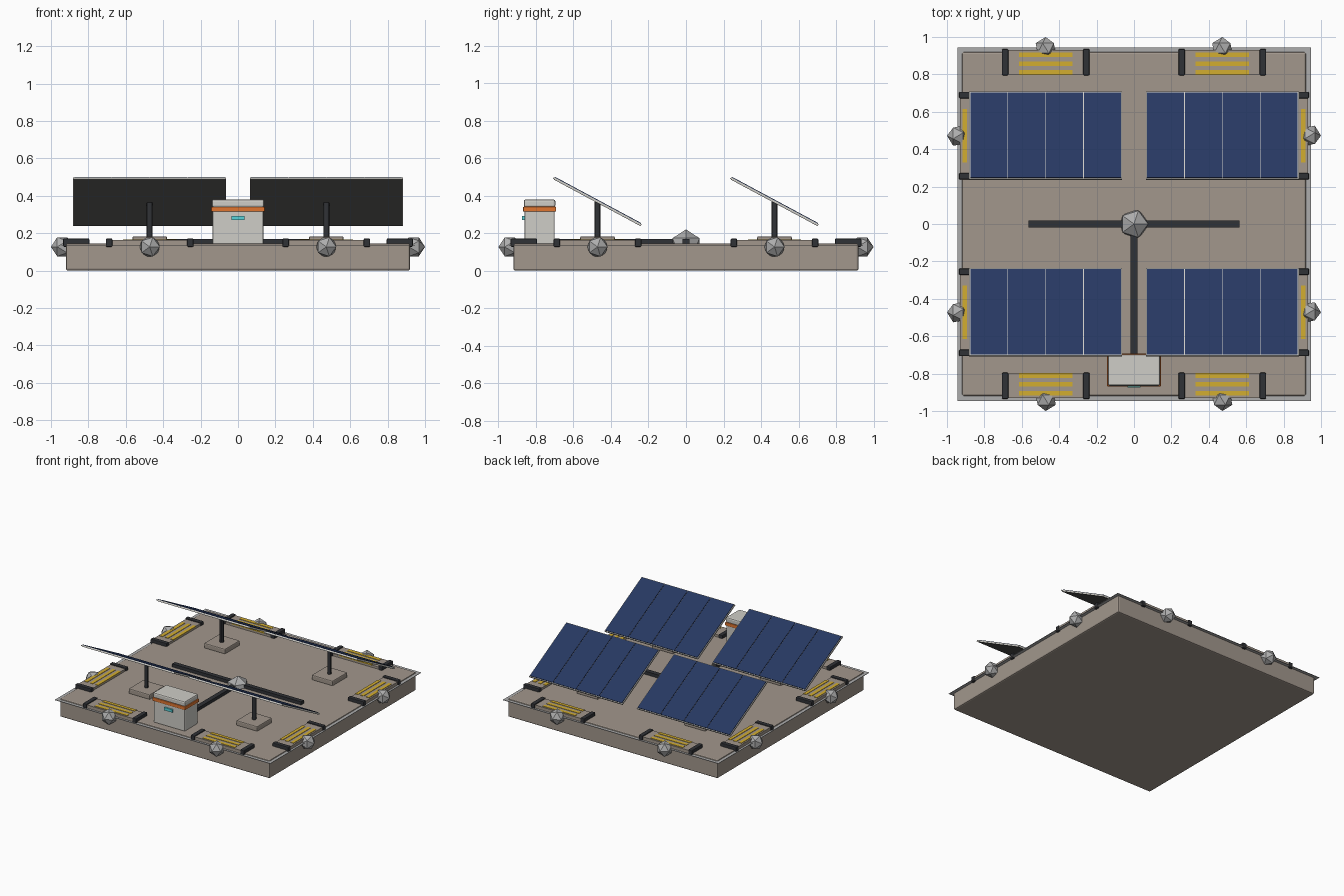
import bpy, math
from mathutils import Matrix, Vector

if "Cube" in bpy.data.objects:
    bpy.data.objects.remove(bpy.data.objects["Cube"])


def material(name, rgb):
    m = bpy.data.materials.new(name)
    m.diffuse_color = (*rgb, 1)
    m.use_nodes = True
    m.node_tree.nodes["Principled BSDF"].inputs["Base Color"].default_value = m.diffuse_color
    return m


TAUPE = material("taupe", (0.36, 0.31, 0.265))
DARK = material("dark", (0.03, 0.032, 0.037))
YELLOW = material("yellow", (0.65, 0.42, 0.03))
BLUE = material("cell_blue", (0.02, 0.04, 0.12))
PALE = material("pale", (0.62, 0.61, 0.57))
ORANGE = material("orange", (0.75, 0.18, 0.03))
TEAL = material("teal", (0.1, 0.65, 0.7))
STEEL = material("steel", (0.42, 0.42, 0.42))
BACK = material("panel_back", (0.12, 0.12, 0.115))


def finish(o, name, mat, matrix):
    o.name = name
    o.data.materials.append(mat)
    o.matrix_world = matrix @ o.matrix_world
    return o


def box(name, lo, hi, mat, matrix=Matrix(), bevel=0):
    size = [b - a for a, b in zip(lo, hi)]
    mid = [(a + b) / 2 for a, b in zip(lo, hi)]
    bpy.ops.mesh.primitive_cube_add(size=1)
    o = bpy.context.object
    o.data.transform(Matrix.Translation(mid) @ Matrix.Diagonal((*size, 1)))
    if bevel:
        m = o.modifiers.new("bevel", 'BEVEL')
        m.width, m.segments = bevel, 2
    return finish(o, name, mat, matrix)


def gem(name, radius, mat, matrix):
    bpy.ops.mesh.primitive_ico_sphere_add(subdivisions=1, radius=radius)
    return finish(bpy.context.object, name, mat, matrix)


# Slab with a thin overhanging rim sheet
box("base_slab", (-0.92, -0.92, 0), (0.92, 0.92, 0.145), TAUPE, bevel=0.01)
box("rim_sheet", (-0.945, -0.945, 0.134), (0.945, 0.945, 0.137), STEEL)

# Docking pads, two on each of the four sides
for side in range(4):
    turn = Matrix.Rotation(side * math.pi / 2, 4, 'Z')
    for x in (-0.472, 0.472):
        place = turn @ Matrix.Translation((x, 0, 0))
        box("dock_pad", (-0.22, -0.93, 0.138), (0.22, -0.8, 0.163), TAUPE, place)
        for cx in (-0.217, 0.217):
            box("pad_clamp", (cx - 0.017, -0.935, 0.127), (cx + 0.017, -0.795, 0.171),
                DARK, place, 0.005)
        for y in (-0.905, -0.857, -0.81):
            box("pad_stripe", (-0.142, y - 0.013, 0.16), (0.142, y + 0.013, 0.166),
                YELLOW, place)
        gem("edge_beacon", 0.06, STEEL, place @ Matrix.Translation((0, -0.94, 0.127))
            @ Matrix.Rotation(math.pi / 2, 4, 'X'))

# Tilted solar panels on posts
for x in (-0.472, 0.472):
    for y in (-0.472, 0.472):
        place = Matrix.Translation((x, y, 0))
        box("post_foot", (-0.093, -0.093, 0.14), (0.093, 0.093, 0.183), TAUPE, place, 0.008)
        bpy.ops.mesh.primitive_cylinder_add(vertices=12, radius=0.016, depth=0.195,
                                            location=(0, 0, 0.2675))
        post = finish(bpy.context.object, "panel_post", DARK, place)
        bpy.ops.object.shade_smooth_by_angle()
        tilt = place @ Matrix.Translation((0, 0, 0.37)) @ Matrix.Rotation(math.radians(-28.2), 4, 'X')
        box("panel_frame", (-0.409, -0.265, -0.006), (0.409, 0.265, 0.004), PALE, tilt)
        box("panel_back", (-0.405, -0.261, -0.008), (0.405, 0.261, -0.005), BACK, tilt)
        for i in range(4):
            left = -0.403 + i * 0.2025
            box("solar_cell", (left, -0.259, 0), (left + 0.1985, 0.259, 0.008), BLUE, tilt)

# Control cabinet at the front
box("cabinet", (-0.137, -0.862, 0.14), (0.137, -0.7, 0.32), PALE, bevel=0.008)
box("cabinet_band", (-0.144, -0.869, 0.315), (0.144, -0.693, 0.341), ORANGE, bevel=0.004)
box("cabinet_lid", (-0.14, -0.865, 0.338), (0.14, -0.697, 0.38), PALE, bevel=0.01)
box("cabinet_screen", (-0.035, -0.874, 0.27), (0.035, -0.86, 0.292), TEAL)

# Cable ducts and central gem
box("cross_duct", (-0.565, -0.018, 0.14), (0.565, 0.018, 0.17), DARK)
box("cabinet_duct", (-0.018, -0.71, 0.14), (0.018, 0, 0.169), DARK)
gem("central_beacon", 0.084, STEEL, Matrix.Translation((0, 0, 0.136)))
